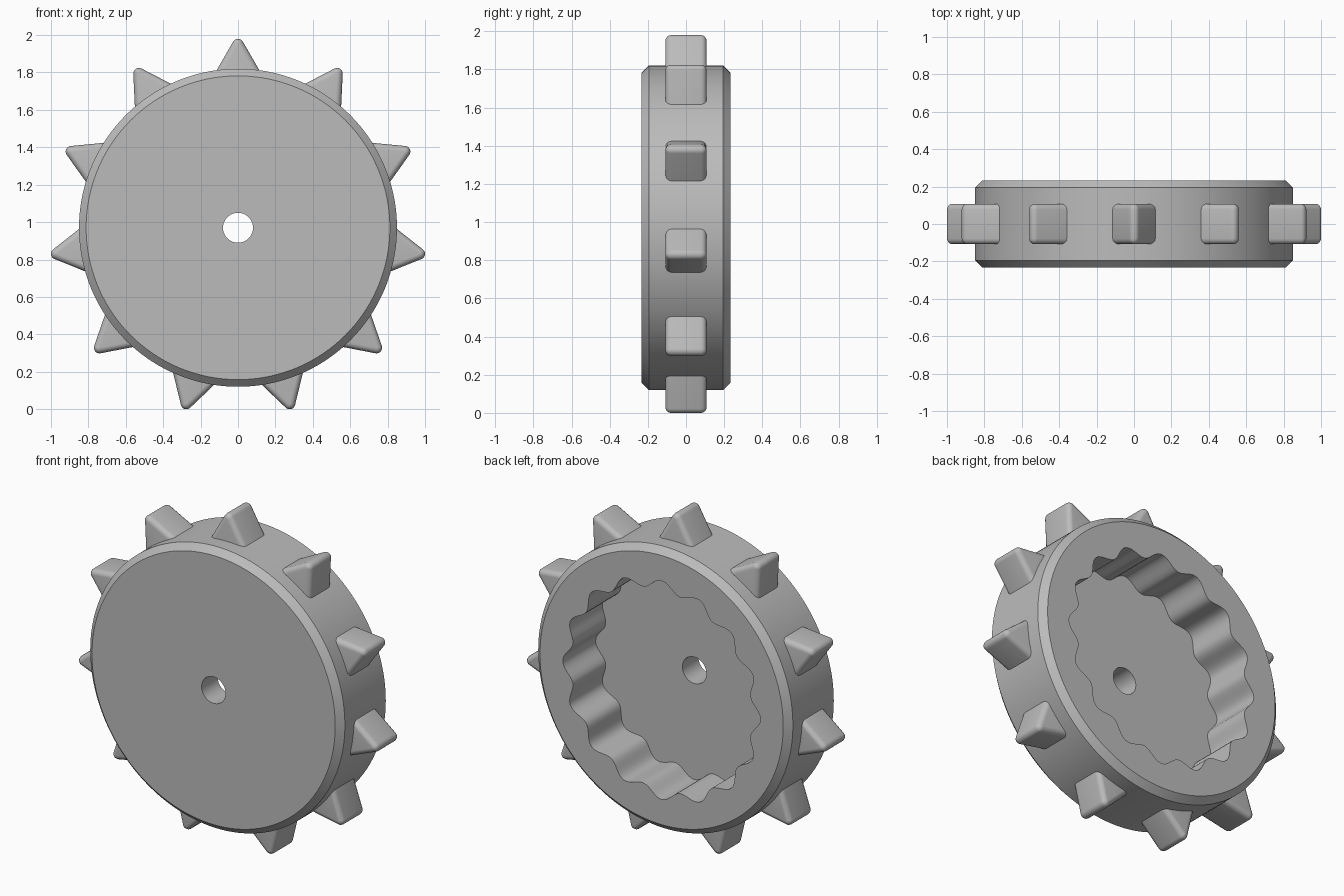
import bpy, bmesh
from math import sin, cos, pi, tan, radians, tau

if "Cube" in bpy.data.objects:
    bpy.data.objects.remove(bpy.data.objects["Cube"], do_unlink=True)

CENTRE = (0, 0, 0.97)
SEGMENTS = 192
SPIKES = 11
WAVES = 16

grey = bpy.data.materials.new("plain grey")
grey.use_nodes = True
grey.diffuse_color = (0.5, 0.5, 0.5, 1)
grey.node_tree.nodes["Principled BSDF"].inputs["Base Color"].default_value = (0.5, 0.5, 0.5, 1)


def bridge(bm, a, b):
    n = len(a)
    for i in range(n):
        j = (i + 1) % n
        bm.faces.new((a[i], a[j], b[j], b[i]))


def finish(bm, name):
    bmesh.ops.remove_doubles(bm, verts=bm.verts, dist=0.0001)
    bmesh.ops.recalc_face_normals(bm, faces=bm.faces)
    mesh = bpy.data.meshes.new(name)
    bm.to_mesh(mesh)
    bm.free()
    mesh.materials.append(grey)
    return mesh


def place(name, mesh, turn=0):
    obj = bpy.data.objects.new(name, mesh)
    obj.location = CENTRE
    obj.rotation_euler = (0, turn, 0)
    bpy.context.collection.objects.link(obj)
    return obj


# Wheel: closed loop of (radius, y, wave height) rings, with a fluted back recess
bore, rim, face, half = 0.08, 0.85, 0.812, 0.233
floor = -0.08
profile = [(bore, -half, 0), (face, -half, 0), (rim, face - rim + half - 2 * half + 2 * (rim - face), 0),
           (rim, half - (rim - face), 0), (face, half, 0),
           (0.632, half, 0.028), (0.632, floor, 0.028), (bore, floor, 0)]
bm = bmesh.new()
rings = []
for radius, y, wave in profile:
    ring = []
    for i in range(SEGMENTS):
        a = tau * i / SEGMENTS
        r = radius + wave * cos(WAVES * a)
        ring.append(bm.verts.new((r * cos(a), y, r * sin(a))))
    rings.append(ring)
for k, ring in enumerate(rings):
    bridge(bm, ring, rings[(k + 1) % len(rings)])
wheel = place("wheel", finish(bm, "wheel"))

# Spike: triangular prism with all outer edges rounded
ROUND, TIP, BASE, HALF_WIDTH, STEPS = 0.03, 0.98, 0.72, 0.108, 4


def spike_outline(offset):
    reach = (TIP - BASE) * tan(radians(30)) + offset / cos(radians(30))
    points = [(-reach, BASE), (reach, BASE)]
    for i in range(9):
        a = radians(30 + 15 * i)
        points.append((offset * cos(a), TIP + offset * sin(a)))
    return points


bm = bmesh.new()
layers = []
for side in (-1, 1):
    for i in range(STEPS + 1):
        a = pi / 2 * (i / STEPS if side > 0 else 1 - i / STEPS)
        y = side * (HALF_WIDTH - ROUND + ROUND * sin(a))
        layers.append([bm.verts.new((x, y, z)) for x, z in spike_outline(ROUND * cos(a))])
for a, b in zip(layers, layers[1:]):
    bridge(bm, a, b)
bm.faces.new(layers[0])
bm.faces.new(layers[-1])
spike_mesh = finish(bm, "spike")
spikes = [place(f"spike_{k + 1}", spike_mesh, tau * k / SPIKES) for k in range(SPIKES)]

# Smooth shading with crisp chamfers
bpy.ops.object.select_all(action="DESELECT")
for obj in (wheel, spikes[0]):
    obj.select_set(True)
bpy.context.view_layer.objects.active = wheel
bpy.ops.object.shade_smooth_by_angle(angle=radians(32))
